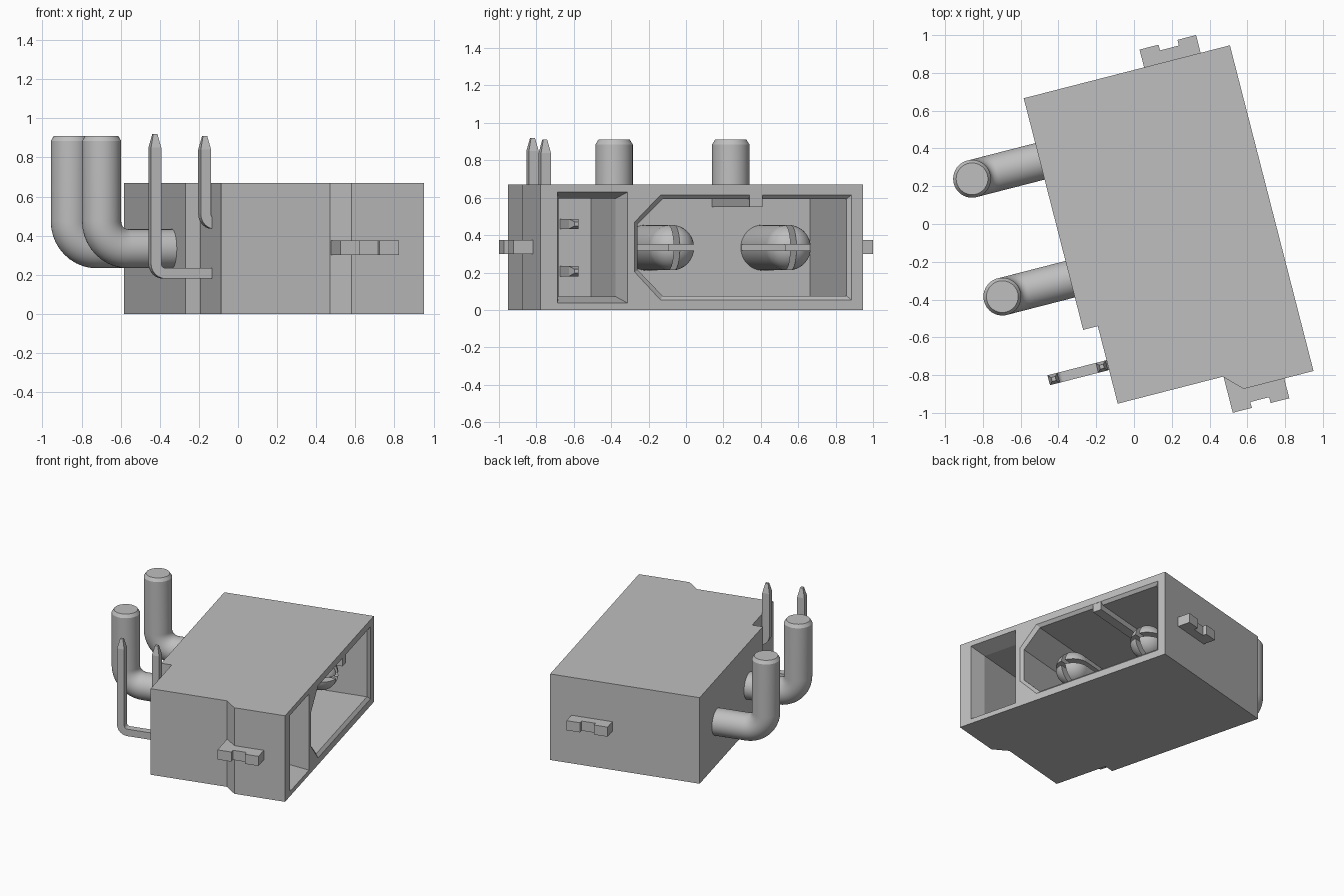
import bpy, bmesh, math

cube = bpy.data.objects.get("Cube")
if cube:
    bpy.data.objects.remove(cube, do_unlink=True)

YAW = math.radians(14.4)      # the whole connector is turned on the board

grey = bpy.data.materials.new("plain_grey")
grey.use_nodes = True
COLOUR = (0.52, 0.52, 0.52, 1)
grey.diffuse_color = COLOUR
grey.node_tree.nodes["Principled BSDF"].inputs["Base Color"].default_value = COLOUR


def loft(name, rings, smooth=False):
    """Skin a list of equal-length rings and cap both ends."""
    bm = bmesh.new()
    loops = [[bm.verts.new(p) for p in ring] for ring in rings]
    n = len(loops[0])
    for a, b in zip(loops, loops[1:]):
        for i in range(n):
            j = (i + 1) % n
            bm.faces.new((a[i], a[j], b[j], b[i]))
    bm.faces.new(loops[0])
    bm.faces.new(loops[-1])
    bmesh.ops.recalc_face_normals(bm, faces=bm.faces)
    mesh = bpy.data.meshes.new(name)
    bm.to_mesh(mesh)
    bm.free()
    mesh.materials.append(grey)
    obj = bpy.data.objects.new(name, mesh)
    bpy.context.collection.objects.link(obj)
    obj.rotation_euler.z = YAW
    if smooth:
        bpy.ops.object.select_all(action='DESELECT')
        obj.select_set(True)
        bpy.context.view_layer.objects.active = obj
        bpy.ops.object.shade_smooth_by_angle(angle=math.radians(29))
    return obj


def prism(name, outline, z0, z1):
    return loft(name, [[(x, y, z) for x, y in outline] for z in (z0, z1)])


def box(name, x0, x1, y0, y1, z0, z1):
    return prism(name, [(x0, y0), (x1, y0), (x1, y1), (x0, y1)], z0, z1)


def cut(target, cutter):
    bpy.context.view_layer.update()
    mod = target.modifiers.new("cut", 'BOOLEAN')
    mod.operation = 'DIFFERENCE'
    mod.solver = 'EXACT'
    mod.object = cutter
    cutter.hide_render = True
    bpy.context.view_layer.objects.active = target
    bpy.ops.object.modifier_apply(modifier=mod.name)
    bpy.data.objects.remove(cutter, do_unlink=True)


def sweep(name, path, y, radius, sides, smooth):
    """Sweep a regular section along (x, z, tilt, scale) stations."""
    rings = []
    for x, z, tilt, scale in path:
        ring = []
        for k in range(sides):
            a = math.tau * (k + 0.5) / sides
            r = radius * scale
            side, up = r * math.cos(a), r * math.sin(a)
            ring.append((x + up * math.sin(tilt), y + side, z + up * math.cos(tilt)))
        rings.append(ring)
    return loft(name, rings, smooth)


def elbow(start, x, z, bend, top, tip, tip_scale, steps=10):
    """Run toward -x, turn up through a quarter bend, end in a tapered tip."""
    path = [(start, z, 0, 1)]
    for i in range(steps + 1):
        t = math.pi / 2 * i / steps
        path.append((x + bend - bend * math.sin(t), z + bend - bend * math.cos(t), t, 1))
    path += [(x, top - tip, math.pi / 2, 1), (x, top, math.pi / 2, tip_scale)]
    return path


# Housing
FACE, HEIGHT = 0.727, 0.67
housing = prism("housing", [
    (-0.40, 0.79), (-0.40, -0.476), (-0.32, -0.476), (-0.32, -0.90),
    (0.254, -0.90), (0.345, -0.99), (FACE, -0.99), (FACE, 0.79)], 0, HEIGHT)


def socket(name, profile, inset, bevel, back):
    """Cut a socket with a flared mouth into the mating face."""
    ys, zs = [p[0] for p in profile], [p[1] for p in profile]
    cy, cz = (min(ys) + max(ys)) / 2, (min(zs) + max(zs)) / 2
    sy = 1 - inset / (max(ys) - cy)
    sz = 1 - inset / (max(zs) - cz)
    inner = [(cy + (y - cy) * sy, cz + (z - cz) * sz) for y, z in profile]
    rings = [[(x, y, z) for y, z in prof] for x, prof in (
        (FACE + 0.01, profile), (FACE, profile), (FACE - bevel, inner), (back, inner))]
    cut(housing, loft(name, rings))


BACK = -0.08
socket("power_socket_cutter", [
    (-0.327, 0.615), (-0.47, 0.47), (-0.47, 0.203), (-0.327, 0.053),
    (0.727, 0.053), (0.727, 0.615)], 0.022, 0.02, BACK)
socket("signal_socket_cutter", [
    (-0.896, 0.037), (-0.51, 0.037), (-0.51, 0.63), (-0.896, 0.63)], 0.035, 0.12, 0.08)

# Keying rib along the socket ceiling
box("key_rib", BACK - 0.02, FACE - 0.001, 0.165, 0.235, 0.55, 0.63)


# Latch tabs on both ends, each with a notch in its outer edge
def latch_tab(name, root, notch, tip):
    prism(name, [(0.258, root), (0.258, tip), (0.362, tip), (0.362, notch),
                 (0.465, notch), (0.465, tip), (0.567, tip), (0.567, root)], 0.30, 0.375)


latch_tab("back_latch_tab", 0.77, 0.856, 0.887)
latch_tab("front_latch_tab", -0.88, -1.066, -1.098)

# Power pins: round elbows outside, split domed contacts inside
AXIS = 0.333
for label, y in (("back", 0.445), ("front", -0.199)):
    sweep(label + "_power_pin", elbow(-0.35, -0.771, AXIS, 0.14, 0.91, 0.025, 0.84),
          y, 0.10, 40, True)
    r, centre = 0.122, 0.46
    dome = [(BACK - 0.02, AXIS, 0, 1)]
    for i in range(11):
        t = math.radians(88) * i / 10
        dome.append((centre + r * math.sin(t), AXIS, 0, math.cos(t)))
    contact = sweep(label + "_power_contact", dome, y, r, 40, True)
    w = 0.016
    cut(contact, box("flat_slot_cutter", BACK + 0.01, 0.7, y - 0.2, y + 0.2, AXIS - w, AXIS + w))
    cut(contact, box("upright_slot_cutter", 0.1, 0.7, y - w, y + w, AXIS - 0.2, AXIS + 0.2))

# Signal pins: square wire, tapered at both ends
for label, x, z, top in (("lower", -0.616, 0.207, 0.92), ("upper", -0.353, 0.46, 0.91)):
    path = [(0.33, z, 0, 0.4), (0.27, z, 0, 1)]
    path += elbow(0.2, x, z, 0.05, top, 0.07, 0.4, 6)
    sweep(label + "_signal_pin", path, -0.689, 0.027 * math.sqrt(2), 4, False)
